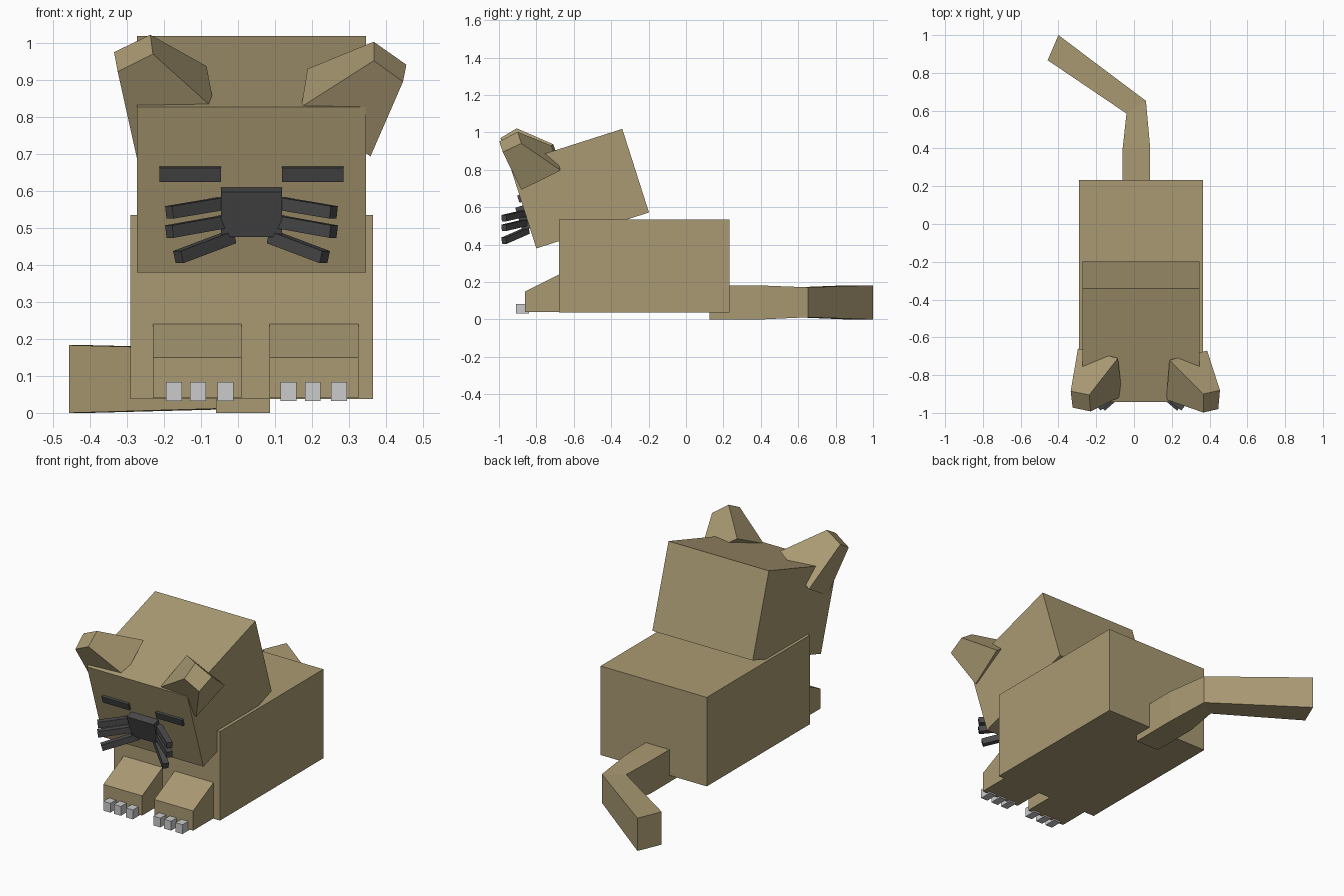
import bpy, bmesh, math
from mathutils import Vector, Matrix

if "Cube" in bpy.data.objects:
    bpy.data.objects.remove(bpy.data.objects["Cube"])


def material(name, rgb):
    m = bpy.data.materials.new(name)
    m.diffuse_color = (*rgb, 1)
    m.use_nodes = True
    m.node_tree.nodes["Principled BSDF"].inputs["Base Color"].default_value = m.diffuse_color
    return m


FUR = material("fur", (0.40, 0.323, 0.171))
DARK = material("dark", (0.068, 0.068, 0.07))


def loft(name, rings, mat=None):
    """Closed solid through rings with equal point counts."""
    bm = bmesh.new()
    rows = [[bm.verts.new(p) for p in r] for r in rings]
    n = len(rows[0])
    for a, b in zip(rows, rows[1:]):
        for i in range(n):
            j = (i + 1) % n
            bm.faces.new((a[i], a[j], b[j], b[i]))
    bm.faces.new(rows[0])
    bm.faces.new(rows[-1])
    bmesh.ops.recalc_face_normals(bm, faces=bm.faces)
    me = bpy.data.meshes.new(name)
    bm.to_mesh(me)
    bm.free()
    ob = bpy.data.objects.new(name, me)
    bpy.context.collection.objects.link(ob)
    if mat:
        me.materials.append(mat)
    return ob


def box(name, lo, hi, mat=None, frame=Matrix()):
    """Box from min/max corners, placed by an optional frame."""
    rings = [[frame @ Vector((x, y, z)) for x, y in
              ((lo[0], lo[1]), (hi[0], lo[1]), (hi[0], hi[1]), (lo[0], hi[1]))]
             for z in (lo[2], hi[2])]
    return loft(name, rings, mat)


def beam(name, p, q, w, h, mat):
    """Rectangular bar from p to q."""
    d = Vector(q) - Vector(p)
    frame = Matrix.Translation(p) @ d.to_track_quat('Y', 'Z').to_matrix().to_4x4()
    return box(name, (-w / 2, 0, -h / 2), (w / 2, d.length, h / 2), mat, frame)


CX = 0.0365  # mirror line of the animal

# Body
box("body", (-0.291, -0.68, 0.038), (0.365, 0.232, 0.535), FUR)

# Head, tipped forward; its frame sits at the lower front edge
face = Matrix.Translation((CX, -0.80, 0.38)) @ Matrix.Rotation(math.radians(17.7), 4, 'X')
box("head", (-0.31, 0, 0), (0.31, 0.632, 0.469), FUR, face)

# Nose and closed eyes, raised from the face
box("nose", (-0.083, -0.042, 0.113), (0.083, 0.03, 0.241), DARK, face)
for side, s in (("left", -1), ("right", 1)):
    x0, x1 = sorted((s * 0.083, s * 0.248))
    box(f"eye_{side}", (x0, -0.012, 0.260), (x1, 0.03, 0.300), DARK, face)

    # Whiskers
    for i, (z0, dx, z1) in enumerate(((0.570, 0.222, 0.542), (0.520, 0.222, 0.490), (0.475, 0.198, 0.421))):
        beam(f"whisker_{side}_{i + 1}", (CX + s * 0.055, -0.85, z0),
             (CX + s * dx, -0.973, z1), 0.032, 0.034, DARK)

# Ears: tapered blocks, wide base sunk into the head
loft("ear_left", [
    [(-0.297, -0.66, 0.80), (-0.085, -0.71, 0.937), (-0.063, -0.91, 0.82), (-0.272, -0.86, 0.683)],
    [(-0.335, -0.885, 0.975), (-0.237, -0.905, 1.022), (-0.23, -0.992, 0.97), (-0.325, -0.972, 0.922)]], FUR)
loft("ear_right", [
    [(0.387, -0.67, 0.797), (0.188, -0.72, 0.93), (0.171, -0.93, 0.827), (0.358, -0.88, 0.693)],
    [(0.455, -0.88, 0.941), (0.367, -0.90, 1.003), (0.367, -0.998, 0.952), (0.446, -0.98, 0.895)]], FUR)

# Paws with sloped tops, three claws each
PROFILE = ((-0.60, 0.04), (-0.86, 0.04), (-0.86, 0.15), (-0.68, 0.24), (-0.60, 0.24))
for side, x, claws in (("left", -0.23, (-0.173, -0.108, -0.034)),
                       ("right", 0.085, (0.136, 0.202, 0.273))):
    loft(f"paw_{side}", [[(px, y, z) for y, z in PROFILE] for px in (x, x + 0.24)], FUR)
    for i, c in enumerate(claws):
        box(f"claw_{side}_{i + 1}", (c - 0.0215, -0.91, 0.032), (c + 0.0215, -0.84, 0.084))

# Tail: bent bar; each ring is left point, right point, bottom, top
TAIL = (((-0.06, 0.125), (0.086, 0.125), 0.0, 0.182),
        ((-0.06, 0.40), (0.086, 0.40), 0.0, 0.182),
        ((-0.04, 0.585), (0.063, 0.652), 0.012, 0.172),
        ((-0.457, 0.867), (-0.40, 1.0), 0.0, 0.183))
loft("tail", [[(*l, b), (*r, b), (*r, t), (*l, t)] for l, r, b, t in TAIL], FUR)
